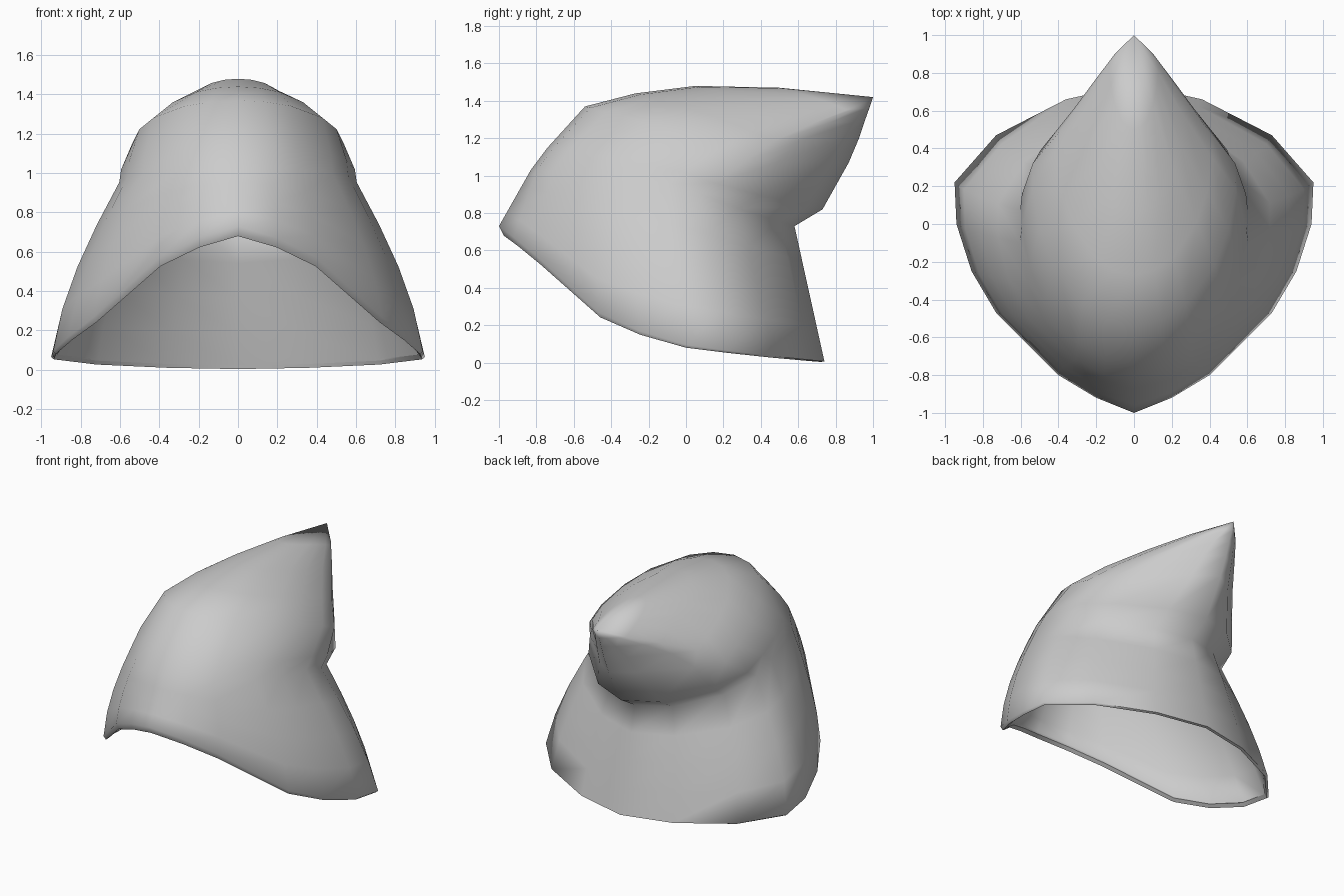
import bpy, bmesh
from math import sin, cos, radians

if "Cube" in bpy.data.objects:
    bpy.data.objects.remove(bpy.data.objects["Cube"])

# Half rim of the hood, from front centre round the right side to back centre
RIM = [(0, -1, .73), (.2, -.92, .67), (.4, -.8, .57), (.73, -.47, .27), (.86, -.25, .17),
       (.94, 0, .095), (.95, .22, .065), (.73, .47, .035), (.36, .66, .015), (0, .74, .007)]
ANGLES = [0, 15, 30, 52, 67, 82, 98, 122, 152, 180]

# Cone rings: front y, z | side x, y, z | back y, z | pointedness of the back
NECK = (-.83, 1.03, .61, .02, .93, .58, .73, 1.2)
CONE = [
    (-.74, 1.15, .60, .10, .98, .73, .82, 1.2),
    (-.54, 1.37, .545, .30, 1.08, .87, 1.07, 1.7),
    (-.27, 1.44, .42, .45, 1.18, .925, 1.20, 1.7),
    (.05, 1.48, .27, .65, 1.27, .955, 1.29, 1.6),
    (.50, 1.47, .13, .85, 1.35, .98, 1.36, 1.5),
]
TIP = (0, 1, 1.42)


def half_ring(fy, fz, sx, sy, sz, by, bz, p):
    pts = []
    for a in ANGLES:
        s, c = abs(sin(radians(a))), abs(cos(radians(a)))
        if a <= 90:
            pts.append((sx * s, sy + (fy - sy) * c, sz + (fz - sz) * c ** .75))
        else:
            pts.append((sx * s ** p, sy + (by - sy) * c ** p, sz + (bz - sz) * c))
    return pts


def skirt_ring(t, neck):
    # blend from rim to neck, bulging a little sideways
    k = 1 + .23 * t * (1 - t)
    return [((a[0] + (b[0] - a[0]) * t) * k, a[1] + (b[1] - a[1]) * t, a[2] + (b[2] - a[2]) * t)
            for a, b in zip(RIM, neck)]


def full_ring(half):
    return half + [(-x, y, z) for x, y, z in half[-2:0:-1]]


# Turned-in lip, skirt, neck and cone
neck = half_ring(*NECK)
lip = [(x * .985, y * .975, z - .05 * (z / .73) ** .6) for x, y, z in RIM]
halves = [lip, RIM] + [skirt_ring(t, neck) for t in (.25, .5, .75)] + [neck]
halves += [half_ring(*r) for r in CONE]

# Loft the rings up to the tip
bm = bmesh.new()
loops = [[bm.verts.new(p) for p in full_ring(h)] for h in halves]
n = len(loops[0])
for lo, hi in zip(loops, loops[1:]):
    for i in range(n):
        j = (i + 1) % n
        bm.faces.new((lo[i], lo[j], hi[j], hi[i]))
tip = bm.verts.new(TIP)
for i in range(n):
    bm.faces.new((loops[-1][i], loops[-1][(i + 1) % n], tip))

mesh = bpy.data.meshes.new("pointed_hood")
bm.to_mesh(mesh)
bm.free()
hood = bpy.data.objects.new("pointed_hood", mesh)
bpy.context.collection.objects.link(hood)

# Cloth thickness with an open underside
solid = hood.modifiers.new("thickness", 'SOLIDIFY')
solid.thickness = .03
solid.offset = -1

bpy.context.view_layer.objects.active = hood
hood.select_set(True)
bpy.ops.object.modifier_apply(modifier="thickness")
bpy.ops.object.shade_smooth_by_angle(angle=radians(75))
